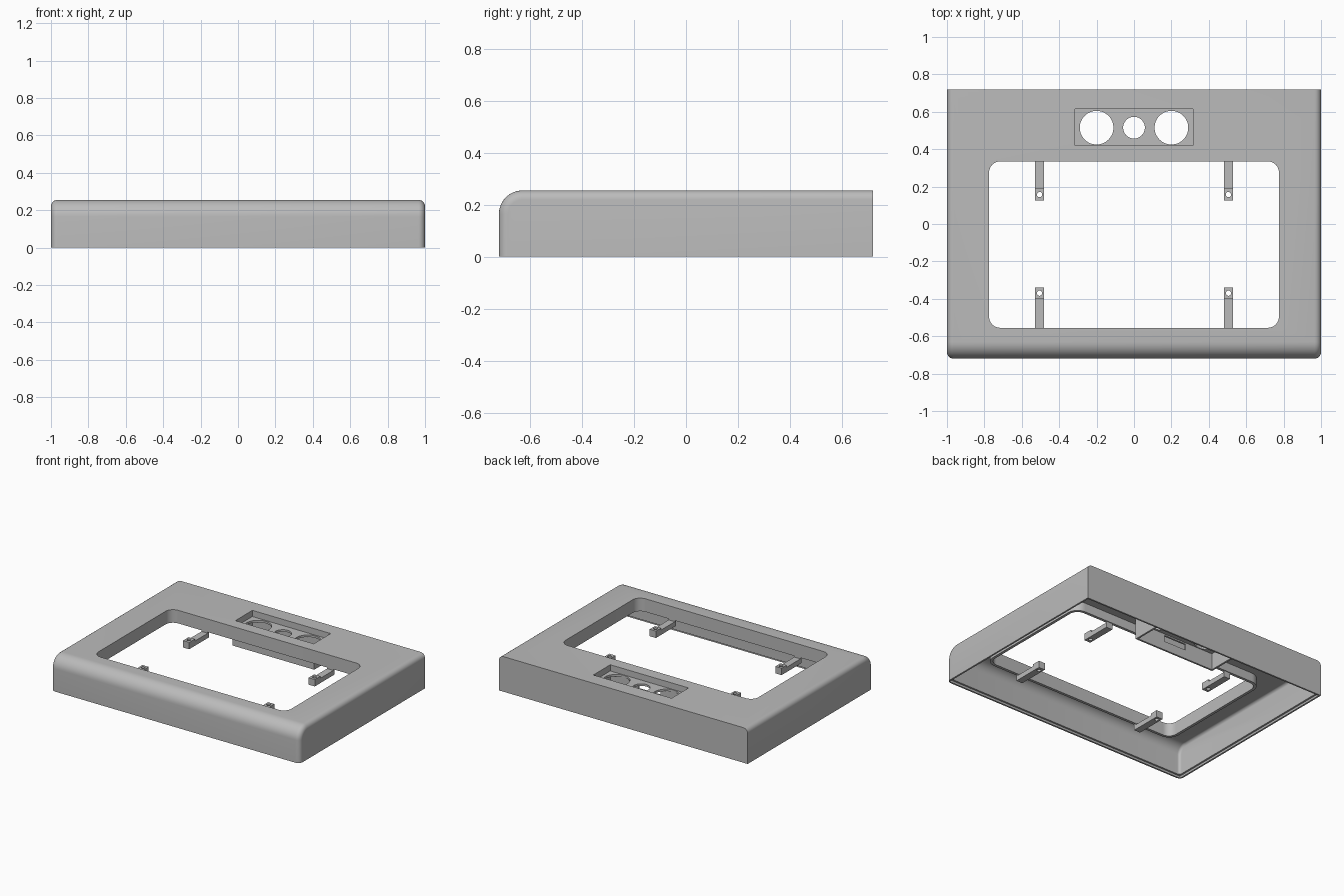
import bpy, bmesh
from mathutils import Matrix

if "Cube" in bpy.data.objects:
    bpy.data.objects.remove(bpy.data.objects["Cube"], do_unlink=True)

grey = bpy.data.materials.new("plain grey plastic")
grey.use_nodes = True
grey.diffuse_color = (0.5, 0.5, 0.5, 1)
grey.node_tree.nodes["Principled BSDF"].inputs["Base Color"].default_value = (0.5, 0.5, 0.5, 1)


def finish(bm, name):
    bmesh.ops.recalc_face_normals(bm, faces=bm.faces)
    mesh = bpy.data.meshes.new(name)
    bm.to_mesh(mesh)
    bm.free()
    mesh.materials.append(grey)
    ob = bpy.data.objects.new(name, mesh)
    bpy.context.collection.objects.link(ob)
    return ob


def box_mesh(x, y, z):
    bm = bmesh.new()
    bmesh.ops.create_cube(bm, size=1)
    for v in bm.verts:
        v.co = [r[0] if c < 0 else r[1] for c, r in zip(v.co, (x, y, z))]
    return bm


def bevel(bm, edges, radius, segments):
    bmesh.ops.bevel(bm, geom=edges, offset=radius, segments=segments,
                    profile=0.5, affect='EDGES', clamp_overlap=True)


def box(name, x, y, z, corner=0):
    """Box given by ranges, with optional rounded vertical corners."""
    bm = box_mesh(x, y, z)
    if corner:
        upright = [e for e in bm.edges if abs(e.verts[0].co.z - e.verts[1].co.z) > 1e-4]
        bevel(bm, upright, corner, 8)
    return finish(bm, name)


def tray(name, x, y, z, front_radius, side_radius):
    """Block with a large round along the front top and small rounds on the sides."""
    bm = box_mesh((-x, x), (-y, y), z)
    front_top = [e for e in bm.edges
                 if all(v.co.y < 0 and v.co.z > z[1] - 1e-4 for v in e.verts)]
    bevel(bm, front_top, front_radius, 10)
    outline = []
    for e in bm.edges:
        a, b = (v.co for v in e.verts)
        on_side = abs(a.x - b.x) < 1e-4 and abs(abs(a.x) - x) < 1e-4
        at_base = a.z < z[0] + 1e-4 and b.z < z[0] + 1e-4
        at_back = a.y > y - 1e-4 and b.y > y - 1e-4
        if on_side and not at_base and not at_back:
            outline.append(e)
    bevel(bm, outline, side_radius, 6)
    return finish(bm, name)


def cylinder(name, x, y, z, radius):
    bm = bmesh.new()
    bmesh.ops.create_cone(bm, cap_ends=True, segments=48, radius1=radius, radius2=radius,
                          depth=z[1] - z[0], matrix=Matrix.Translation((x, y, sum(z) / 2)))
    return finish(bm, name)


def combine(ob, others, operation='DIFFERENCE'):
    """Cut or join the other objects into ob, then remove them."""
    bpy.context.view_layer.objects.active = ob
    for other in others:
        mod = ob.modifiers.new("boolean", 'BOOLEAN')
        mod.operation, mod.solver, mod.object = operation, 'EXACT', other
        bpy.ops.object.modifier_apply(modifier=mod.name)
        bpy.data.objects.remove(other, do_unlink=True)


def window_cutter():
    return box("window_cutter", (-0.775, 0.775), (-0.555, 0.335), (-0.1, 0.4), 0.06)


POCKET_X, POCKET_Y = (-0.315, 0.315), (0.42, 0.615)

# Outer shell: hollow below, stepped rim, window and pocket openings
shell = tray("shell", 1, 0.72, (0, 0.255), 0.09, 0.035)
combine(shell, [
    tray("cavity", 0.975, 0.695, (-0.1, 0.225), 0.07, 0.02),
    box("rim_step", (-0.988, 0.988), (-0.708, 0.708), (-0.1, 0.015)),
    window_cutter(),
    box("pocket_opening", POCKET_X, POCKET_Y, (0.15, 0.4)),
])

# Collar hanging below the window edge
collar = box("window_collar", (-0.795, 0.795), (-0.575, 0.355), (0.16, 0.24), 0.08)
combine(collar, [window_cutter()])

# Sensor housing: recessed plate with three holes, open below, cable slot in front
housing = box("sensor_housing", (-0.328, 0.328), (0.407, 0.628), (0.075, 0.245))
combine(housing, [
    box("upper_pocket", POCKET_X, POCKET_Y, (0.21, 0.4)),
    box("lower_pocket", POCKET_X, POCKET_Y, (-0.1, 0.195)),
    box("cable_slot", (-0.09, 0.09), (0.38, 0.5), (0.14, 0.185)),
] + [cylinder("hole", x, 0.515, (0.1, 0.3), r)
     for x, r in ((-0.2, 0.09), (0, 0.058), (0.2, 0.09))])

# Four mounting arms with raised, drilled tips
brackets = []
for side, sx in (("left", 1), ("right", -1)):
    for end, root, step, tip in (("back", 0.35, 0.19, 0.125), ("front", -0.57, -0.4, -0.34)):
        x = (sx * 0.505 - 0.025, sx * 0.505 + 0.025)
        arm = box(f"{end}_{side}_bracket", x, sorted((root, tip)), (0.115, 0.165))
        lowered = box("arm_top", (x[0] - 0.01, x[1] + 0.01),
                      sorted((root + (root - tip) * 0.1, step)), (0.15, 0.2))
        hole = cylinder("screw_hole", sx * 0.505, (step + tip) / 2, (0, 0.3), 0.014)
        combine(arm, [lowered, hole])
        # Root block tying the arm to the collar
        combine(arm, [box("root", x, sorted((root, root - (0.012 if root > 0 else -0.012))),
                          (0.12, 0.2))], 'UNION')
        brackets.append(arm)

# Smooth the rounds, keep the edges sharp
bpy.ops.object.select_all(action='DESELECT')
for ob in [shell, collar, housing] + brackets:
    ob.select_set(True)
bpy.context.view_layer.objects.active = shell
bpy.ops.object.shade_smooth_by_angle(angle=0.52)
